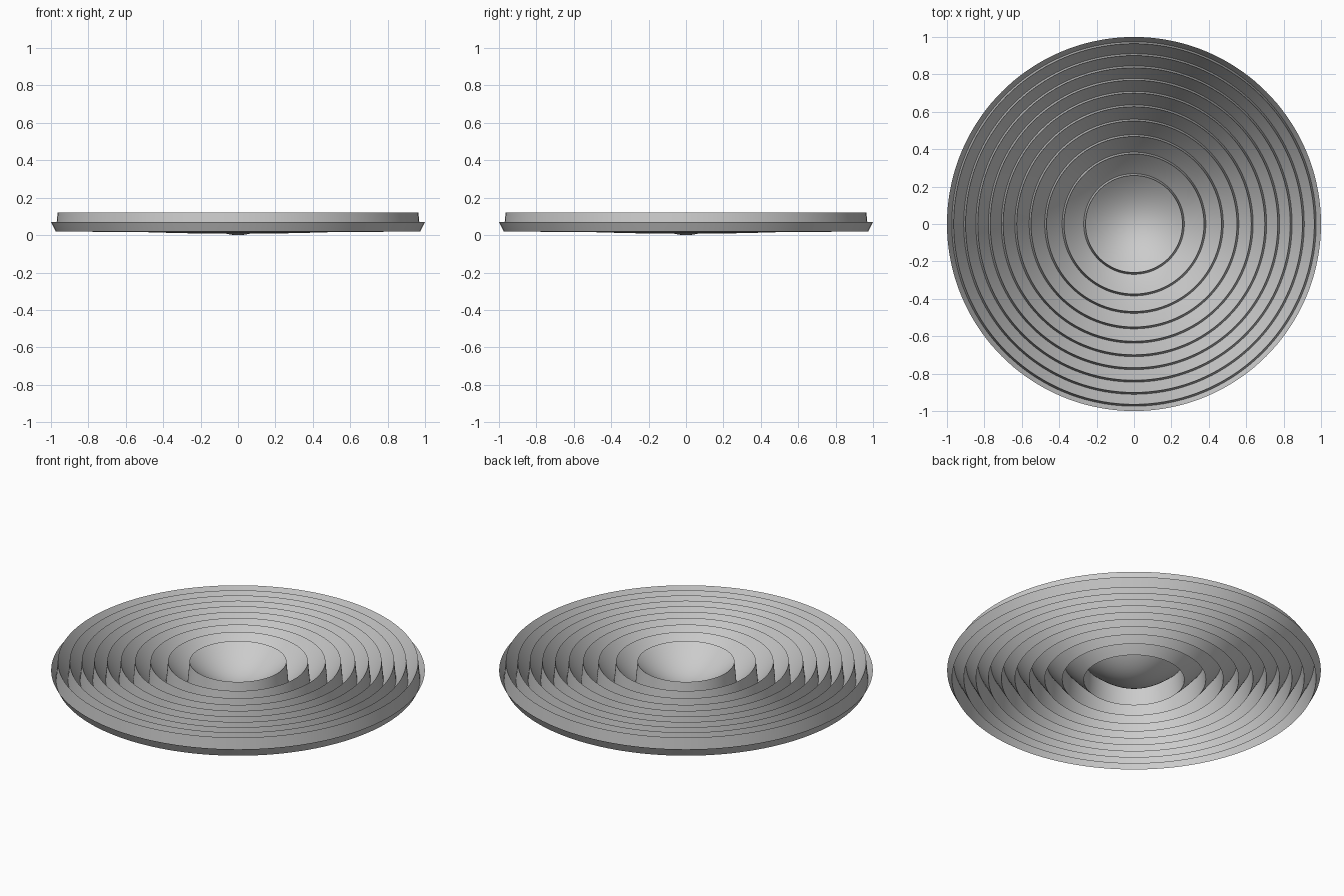
import bpy, bmesh
from math import sqrt, tau
from mathutils import Vector

cube = bpy.data.objects.get("Cube")
if cube:
    bpy.data.objects.remove(cube, do_unlink=True)

# Dish curve: a hyperbola folded into steps of equal height
STEP = 0.122      # height of each step
SPREAD = 0.6      # horizontal scale of the hyperbola
STEEP = 11.2      # steps per unit of rise
DRAFT = 0.01      # outward lean of each step wall
RINGS = 10
SEGMENTS = 144


def rise(r):
    return STEEP * (sqrt(1 + (r / SPREAD) ** 2) - 1)


def radius(level):
    return SPREAD * sqrt((1 + level / STEEP) ** 2 - 1)


def band(index):
    """Profile points of one curved band, from its foot to its rim."""
    inner = radius(index) + DRAFT if index else 0
    outer = min(radius(index + 1), 1)
    steps = 5 if index else 12
    radii = [inner + (outer - inner) * i / steps for i in range(steps + 1)]
    return [Vector((r, 0, STEP * (rise(r) - index))) for r in radii]


# Central bowl and stepped rings as one continuous profile
profile = [p for k in range(RINGS + 1) for p in band(k)]

# Turn the profile around the upright axis
bm = bmesh.new()
verts = [bm.verts.new(p) for p in profile]
edges = [bm.edges.new(pair) for pair in zip(verts, verts[1:])]
bmesh.ops.spin(bm, geom=verts + edges, cent=(0, 0, 0), axis=(0, 0, 1),
               angle=tau, steps=SEGMENTS)
bmesh.ops.remove_doubles(bm, verts=bm.verts, dist=0.0001)
bmesh.ops.recalc_face_normals(bm, faces=bm.faces)
bm.normal_update()
center = min(bm.faces, key=lambda f: f.calc_center_median().xy.length)
if center.normal.z < 0:
    bmesh.ops.reverse_faces(bm, faces=bm.faces)

mesh = bpy.data.meshes.new("stepped_lens")
bm.to_mesh(mesh)
bm.free()
lens = bpy.data.objects.new("stepped_lens", mesh)
bpy.context.collection.objects.link(lens)

# Plain grey finish
grey = bpy.data.materials.new("light_grey")
grey.use_nodes = True
color = (0.6, 0.6, 0.6, 1)
grey.diffuse_color = color
grey.node_tree.nodes["Principled BSDF"].inputs["Base Color"].default_value = color
mesh.materials.append(grey)

# Smooth curves with crisp step edges
bpy.ops.object.select_all(action="DESELECT")
lens.select_set(True)
bpy.context.view_layer.objects.active = lens
bpy.ops.object.shade_smooth_by_angle(angle=0.6)
